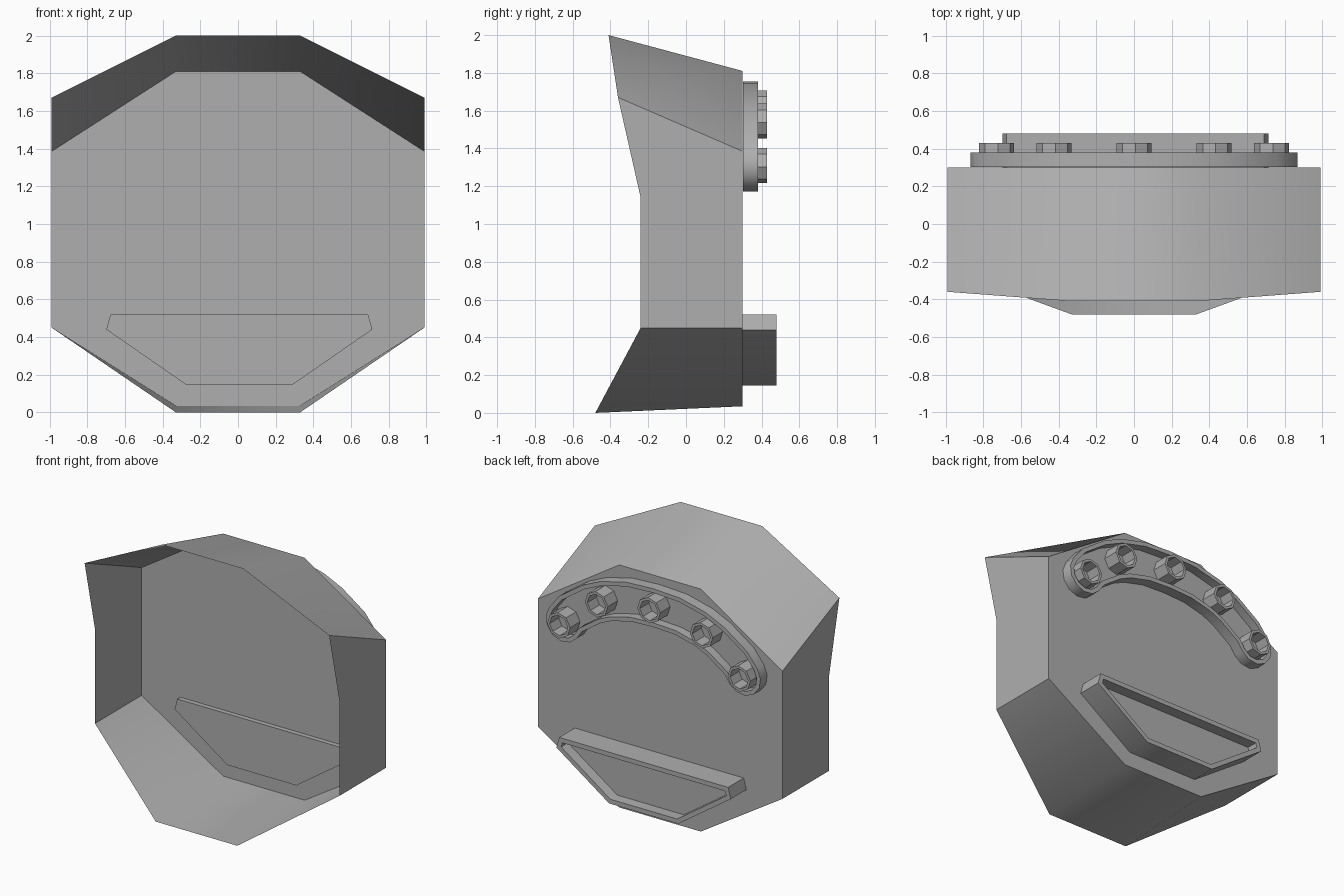
import bpy, bmesh, math
from mathutils import Vector

if "Cube" in bpy.data.objects:
    bpy.data.objects.remove(bpy.data.objects["Cube"])

tone = (0.43, 0.43, 0.43, 1)
grey = bpy.data.materials.new("mid_grey")
grey.use_nodes = True
grey.diffuse_color = tone
grey.node_tree.nodes["Principled BSDF"].inputs["Base Color"].default_value = tone


def finish(name, bm):
    bmesh.ops.recalc_face_normals(bm, faces=bm.faces)
    mesh = bpy.data.meshes.new(name)
    bm.to_mesh(mesh)
    bm.free()
    mesh.materials.append(grey)
    obj = bpy.data.objects.new(name, mesh)
    bpy.context.collection.objects.link(obj)
    bpy.ops.object.select_all(action="DESELECT")
    bpy.context.view_layer.objects.active = obj
    obj.select_set(True)
    bpy.ops.object.shade_smooth_by_angle(angle=math.radians(40))


def tray(name, outline, front, back, rim, depth):
    """Prism along y with a rimmed recess in its back face."""
    bm = bmesh.new()
    a = [bm.verts.new((x, front, z)) for x, z in outline]
    b = [bm.verts.new((x, back, z)) for x, z in outline]
    bm.faces.new(a)
    cap = bm.faces.new(b)
    for i in range(len(a)):
        j = (i + 1) % len(a)
        bm.faces.new((a[i], a[j], b[j], b[i]))
    bmesh.ops.recalc_face_normals(bm, faces=bm.faces)
    bmesh.ops.inset_individual(bm, faces=[cap], thickness=rim, use_even_offset=True)
    floor = bmesh.ops.extrude_discrete_faces(bm, faces=[cap])["faces"][0]
    bmesh.ops.translate(bm, verts=floor.verts, vec=(0, -depth, 0))
    finish(name, bm)


# Open-fronted shell: back plate, walls and flared front rim
half_back = [(0.33, 1.81), (0.99, 1.385), (0.99, 0.45), (0.33, 0.035)]
half_rim = [(0.33, -0.41, 2.0), (0.99, -0.36, 1.67), (0.99, -0.24, 1.14),
            (0.99, -0.24, 0.45), (0.33, -0.48, 0.0)]
bm = bmesh.new()
sides = []
for s in (1, -1):
    back = [bm.verts.new((s * x, 0.3, z)) for x, z in half_back]
    rim = [bm.verts.new((s * x, y, z)) for x, y, z in half_rim]
    bm.faces.new((back[0], back[1], rim[1], rim[0]))
    bm.faces.new((back[1], back[2], rim[3], rim[2], rim[1]))
    bm.faces.new((back[2], back[3], rim[4], rim[3]))
    sides.append((back, rim))
(rb, rr), (lb, lr) = sides
bm.faces.new((rb[0], rr[0], lr[0], lb[0]))
bm.faces.new((rb[3], rr[4], lr[4], lb[3]))
bm.faces.new(rb + lb[::-1])
finish("shell", bm)

# Curved band: a rounded strip around a bent centre line
half = [(0.73, 1.31), (0.67, 1.39), (0.505, 1.505), (0.385, 1.56), (0.2, 1.605)]
path = [Vector(p) for p in half + [(0, 1.615)] + [(-x, z) for x, z in half[::-1]]]
width = 0.14


def frame(i):
    t = (path[min(i + 1, len(path) - 1)] - path[max(i - 1, 0)]).normalized()
    return t, Vector((t.y, -t.x))


def round_end(i, s):
    t, n = frame(i)
    steps = [math.pi * k / 6 for k in range(7)]
    return [path[i] + s * width * (n * math.cos(a) + t * math.sin(a)) for a in steps]


inner = range(1, len(path) - 1)
outline = [path[i] + frame(i)[1] * width for i in inner]
outline += round_end(len(path) - 1, 1)
outline += [path[i] - frame(i)[1] * width for i in reversed(inner)]
outline += round_end(0, -1)
tray("curved_band", outline, 0.302, 0.38, 0.03, 0.065)

# Hollow eight-sided bolts along the band
for n, (cx, cz) in enumerate([(-0.73, 1.31), (-0.425, 1.545), (0, 1.615),
                              (0.425, 1.545), (0.73, 1.31)]):
    angles = [math.radians(40 + 45 * k) for k in range(8)]
    ring = [(cx + 0.093 * math.cos(a), cz + 0.093 * math.sin(a)) for a in angles]
    tray(f"bolt_{n + 1}", ring, 0.304, 0.43, 0.018, 0.105)

# Lower tray with a rim
right = [(0.684, 0.52), (0.706, 0.44), (0.28, 0.145)]
loop = right + [(-x, z) for x, z in right[::-1]]
tray("lower_tray", [(x + 0.007, z) for x, z in loop], 0.265, 0.48, 0.033, 0.08)
